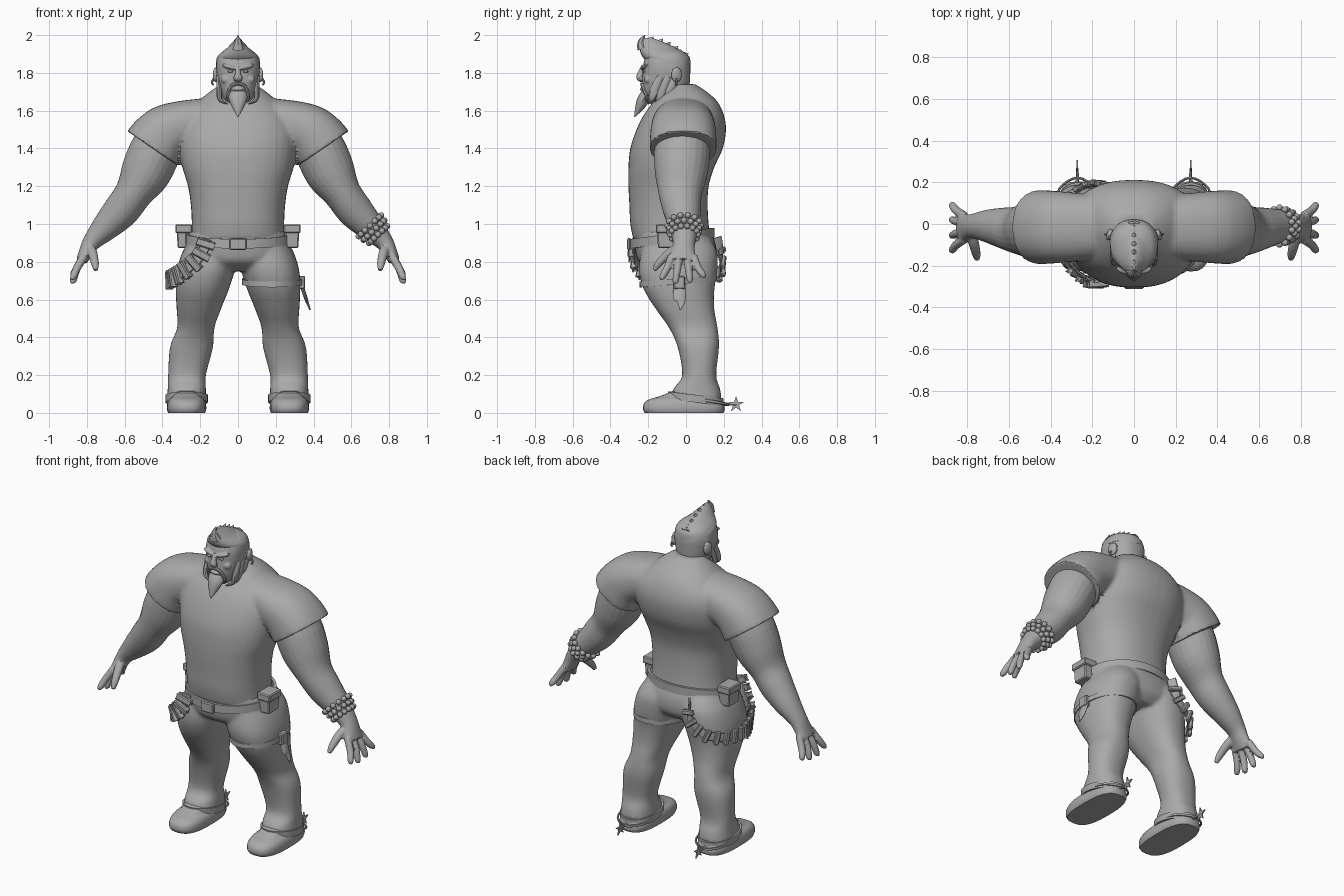
import bpy, bmesh, math
from mathutils import Vector, Matrix

if "Cube" in bpy.data.objects:
    bpy.data.objects.remove(bpy.data.objects["Cube"])

mat = bpy.data.materials.new("plain grey")
mat.diffuse_color = (0.4, 0.4, 0.4, 1)
mat.use_nodes = True
mat.node_tree.nodes["Principled BSDF"].inputs["Base Color"].default_value = mat.diffuse_color
X, Y, Z = Vector((1, 0, 0)), Vector((0, 1, 0)), Vector((0, 0, 1))


def finish(name, bm, angle=40):
    bmesh.ops.recalc_face_normals(bm, faces=bm.faces)
    me = bpy.data.meshes.new(name)
    bm.to_mesh(me)
    bm.free()
    ob = bpy.data.objects.new(name, me)
    bpy.context.collection.objects.link(ob)
    me.materials.append(mat)
    select(ob)
    bpy.ops.object.shade_smooth_by_angle(angle=math.radians(angle))
    return ob


def select(*obs):
    bpy.ops.object.select_all(action='DESELECT')
    for o in obs:
        o.select_set(True)
    bpy.context.view_layer.objects.active = obs[0]


def spline(pts, steps):
    """Catmull-Rom through tuples of any length."""
    pts = [Vector(p) for p in pts]
    out = []
    for i in range(len(pts) - 1):
        a, b, c, d = pts[max(i - 1, 0)], pts[i], pts[i + 1], pts[min(i + 2, len(pts) - 1)]
        for k in range(steps):
            t = k / steps
            out.append(0.5 * (2 * b + (c - a) * t + (2 * a - 5 * b + 4 * c - d) * t * t
                              + (3 * b - a - 3 * c + d) * t ** 3))
    return out + [pts[-1]]


def skin(bm, rings):
    vs = [[bm.verts.new(p) for p in r] for r in rings]
    n = len(vs[0])
    for a, b in zip(vs, vs[1:]):
        for i in range(n):
            bm.faces.new((a[i], a[(i + 1) % n], b[(i + 1) % n], b[i]))
    bm.faces.new(vs[0])
    bm.faces.new(vs[-1])


def oval(c, u, v, ru, rv, n, e):
    ring = []
    for i in range(n):
        a = 2 * math.pi * i / n
        co, si = math.cos(a), math.sin(a)
        ring.append(c + u * ru * math.copysign(abs(co) ** (2 / e), co)
                    + v * rv * math.copysign(abs(si) ** (2 / e), si))
    return ring


def stack(name, rows, n=32, e=2.3, steps=4):
    """Level rings: rows of (z, x0, x1, y0, y1)."""
    bm = bmesh.new()
    skin(bm, [oval(Vector(((r[1] + r[2]) / 2, (r[3] + r[4]) / 2, r[0])), X, Y,
                   (r[2] - r[1]) / 2, (r[4] - r[3]) / 2, n, e) for r in spline(rows, steps)])
    return finish(name, bm)


def tube(name, rows, ref=Y, n=24, e=2, steps=4):
    """Swept oval: rows of (x, y, z, radius along ref, radius across)."""
    pts = spline(rows, steps)
    bm = bmesh.new()
    rings = []
    for i, p in enumerate(pts):
        t = (pts[min(i + 1, len(pts) - 1)] - pts[max(i - 1, 0)])
        t = Vector(t[:3]).normalized()
        u = (ref - t * ref.dot(t)).normalized()
        rings.append(oval(Vector(p[:3]), u, t.cross(u), p[3], p[4], n, e))
    skin(bm, rings)
    return finish(name, bm)


def ball(name, c, r, rot=(0, 0, 0)):
    bm = bmesh.new()
    bmesh.ops.create_uvsphere(bm, u_segments=16, v_segments=10, radius=1)
    from_rot = Matrix.Rotation(rot[0], 4, 'X') @ Matrix.Rotation(rot[1], 4, 'Y') @ Matrix.Rotation(rot[2], 4, 'Z')
    bm.transform(Matrix.Translation(c) @ from_rot @ Matrix.Diagonal((*r, 1)))
    return finish(name, bm)


def box(name, c, size, axes=(X, Y, Z), taper=1.0, bevel=0.006):
    bm = bmesh.new()
    bmesh.ops.create_cube(bm, size=1)
    for v in bm.verts:
        k = taper if v.co.z < 0 else 1
        v.co = Vector(c) + axes[0] * v.co.x * size[0] * k + axes[1] * v.co.y * size[1] * k + axes[2] * v.co.z * size[2]
    bmesh.ops.bevel(bm, geom=bm.edges[:], offset=bevel, segments=1, affect='EDGES')
    return finish(name, bm, 30)


def fuse(name, obs, voxel, smooth=4):
    select(*obs)
    bpy.ops.object.join()
    ob = bpy.context.object
    ob.name = name
    ob.data.remesh_voxel_size = voxel
    bpy.ops.object.voxel_remesh()
    m = ob.modifiers.new("soften", 'SMOOTH')
    m.factor, m.iterations = 0.5, smooth
    bpy.ops.object.shade_smooth_by_angle(angle=math.radians(50))
    return ob


def band(name, cx, cy, rx, ry, z, tilt, h, th):
    """Strap round an oval, raised by tilt toward the back."""
    bm = bmesh.new()
    n = 48
    rows = []
    for i in range(n):
        a = 2 * math.pi * i / n
        c, s = math.cos(a), math.sin(a)
        rows.append([bm.verts.new((cx + (rx + o) * c, cy + (ry + o) * s, z + tilt * s + d))
                     for o, d in ((0, -h / 2), (th, -h / 2), (th, h / 2), (0, h / 2))])
    for i in range(n):
        a, b = rows[i], rows[(i + 1) % n]
        for k in range(4):
            bm.faces.new((a[k], a[(k + 1) % 4], b[(k + 1) % 4], b[k]))
    return finish(name, bm, 30)


# shirt: torso blended with both sleeves
torso = [(.92, .25, -.28, .13), (1.0, .245, -.295, .12), (1.1, .25, -.30, .115), (1.2, .265, -.305, .12),
         (1.3, .295, -.305, .15), (1.4, .315, -.295, .195), (1.5, .32, -.262, .212), (1.58, .29, -.222, .20),
         (1.65, .21, -.17, .165), (1.7, .15, -.12, .11), (1.74, .09, -.09, .05)]
parts = [stack("torso", [(z, -w, w, a, b) for z, w, a, b in torso], 40)]
for s in (1, -1):
    parts.append(tube("sleeve", [(s * x, -.015, z, a, b) for x, z, a, b in (
        (.08, 1.56, .14, .11), (.24, 1.535, .16, .125), (.36, 1.495, .172, .145),
        (.415, 1.45, .176, .157), (.452, 1.40, .178, .163))], n=32, e=2.3))
fuse("shirt", parts, .013, 5)

# trousers: hips blended with both legs
legs = [(.075, .168, .376, -.08, .19), (.13, .17, .372, -.065, .18), (.2, .17, .37, -.02, .16),
        (.35, .132, .36, -.045, .175), (.45, .125, .322, -.09, .167), (.55, .09, .325, -.16, .15),
        (.65, .05, .33, -.222, .15), (.75, .018, .325, -.25, .165), (.85, 0, .295, -.24, .165), (.92, 0, .25, -.23, .13)]
parts = [stack("hips", [(.75, -.14, .14, -.17, .11), (.8, -.26, .26, -.25, .155),
                        (.88, -.28, .28, -.272, .16), (.96, -.255, .255, -.28, .135)])]
for s in (1, -1):
    parts.append(stack("leg", [(z, min(s * a, s * b), max(s * a, s * b), c, d) for z, a, b, c, d in legs]))
fuse("trousers", parts, .013, 5)

# arms with hands
for s in (1, -1):
    arm = [(.36, -.015, 1.5, .13, .11), (.43, -.02, 1.4, .148, .135), (.49, -.025, 1.27, .14, .132),
           (.555, -.03, 1.16, .115, .1), (.62, -.02, 1.07, .1, .095), (.7, -.01, .985, .08, .075),
           (.77, -.01, .91, .06, .05), (.80, -.015, .86, .062, .04), (.828, -.02, .805, .076, .03)]
    parts = [tube("arm", [(s * p[0], *p[1:]) for p in arm])]
    for y0, y1, z1 in ((-.075, -.125, .705), (-.035, -.055, .685), (.005, .02, .69), (.04, .09, .715)):
        parts.append(tube("finger", [(s * .815, y0, .83, .02, .022), (s * .853, (y0 + y1) / 2, .765, .02, .021),
                                     (s * .872, y1, z1 + .015, .017, .018), (s * .873, y1, z1, .009, .01)], n=12))
    parts.append(tube("thumb", [(s * .79, -.03, .88, .025, .028), (s * .77, -.09, .845, .024, .026),
                                (s * .757, -.145, .79, .02, .021), (s * .753, -.168, .755, .012, .012)], n=12))
    fuse("arm_left" if s > 0 else "arm_right", parts, .0075, 3)

# head with face
skull = [(1.6, .12, -.16, .06), (1.64, .075, -.19, .03), (1.67, .085, -.222, .015), (1.72, .1, -.232, .018),
         (1.78, .112, -.23, .022), (1.85, .115, -.225, .022), (1.9, .098, -.205, .0), (1.93, .05, -.16, -.05)]
parts = [stack("skull", [(z, -w, w, a, b) for z, w, a, b in skull]),
         tube("nose", [(0, -.225, 1.835, .012, .012), (0, -.24, 1.80, .014, .016), (0, -.248, 1.775, .024, .016),
                       (0, -.235, 1.76, .02, .012)], X, 12),
         ball("lip", (0, -.228, 1.715), (.032, .016, .012)), ball("chin", (0, -.215, 1.67), (.05, .03, .03))]
for s in (1, -1):
    parts += [ball("brow", (s * .045, -.222, 1.832), (.042, .018, .012), (0, -s * .25, s * .2)),
              ball("cheek", (s * .06, -.2, 1.765), (.03, .022, .025)),
              ball("ear", (s * .118, -.05, 1.79), (.014, .03, .04), (0, 0, s * .3))]
fuse("head", parts, .006, 3)
for s in (1, -1):
    ball("eye", (s * .04, -.222, 1.808), (.016, .012, .007))
    tube("earring", [(s * .128, -.05, 1.77, .006, .006), (s * .138, -.05, 1.75, .006, .006),
                     (s * .13, -.05, 1.735, .005, .005)], n=8)

# hair: cropped cap rising into a swept crest with spikes
cap = [(1.84, .117, -.19, .024), (1.88, .112, -.226, .02), (1.905, .09, -.24, -.002),
       (1.93, .06, -.246, -.05), (1.955, .036, -.243, -.10), (1.975, .018, -.235, -.15), (1.985, .008, -.22, -.18)]
stack("hair", [(z, -w, w, a, b) for z, w, a, b in cap], 24, 2)
for y, z, h in ((-.235, 1.93, .07), (-.19, 1.95, .04), (-.14, 1.935, .045), (-.1, 1.92, .042), (-.06, 1.9, .04), (-.02, 1.88, .03)):
    tube("hair_spike", [(0, y + .01, z, .04, .035), (0, y, z + h * .5, .02, .02), (0, y + .018, z + h, .002, .002)], X, 8)

# beard: long chin tuft, moustache and ragged sideburns
tube("chin_beard", [(0, -.2, 1.7, .05, .03), (0, -.225, 1.66, .048, .032), (0, -.245, 1.62, .032, .024),
                    (0, -.272, 1.568, .003, .003)], X, 12)
for s in (1, -1):
    tube("moustache", [(0, -.235, 1.742, .008, .008), (s * .035, -.23, 1.732, .01, .01),
                       (s * .055, -.21, 1.68, .01, .01), (s * .05, -.21, 1.65, .004, .004)], Z, 8)
    for y, z, x1 in ((-.10, 1.61, .088), (-.14, 1.61, .07), (-.18, 1.635, .055)):
        tube("sideburn", [(s * .104, y + .045, 1.78, .018, .01), (s * .1, y + .015, 1.71, .026, .014),
                          (s * .095, y - .005, 1.66, .018, .012), (s * x1, y - .02, z, .002, .002)], Y, 8)

# shoes, trouser cuffs and spurs
star = [(.045 if i % 2 == 0 else .017, math.pi / 2 + i * math.pi / 5) for i in range(10)]
for s in (1, -1):
    c = s * .272
    stack("shoe", [(z, c - w, c + w, a, b) for z, w, a, b in (
        (0, .098, -.218, .198), (.02, .104, -.228, .205), (.05, .102, -.222, .2), (.072, .092, -.195, .19),
        (.088, .075, -.14, .18), (.12, .07, -.06, .17))], 28, 2.8, 3)
    band("cuff", c, .052, .1, .135, .075, -.018, .04, .012)
    tube("spur_fork", [(c - .105, .08, .07, .008, .006), (c - .085, .17, .055, .008, .006), (c, .222, .045, .008, .006),
                       (c + .085, .17, .055, .008, .006), (c + .105, .08, .07, .008, .006)], Z, 8)
    tube("spur_bar", [(c, .2, .045, .008, .008), (c, .27, .045, .006, .006)], Z, 8)
    bm = bmesh.new()
    skin(bm, [[(c + o, .265 + r * math.cos(a), .045 + r * math.sin(a)) for r, a in star] for o in (-.004, .004)])
    finish("spur_star", bm, 20)

# belt, buckle and pouches
band("belt", 0, -.072, .262, .208, .925, .03, .05, .016)
box("buckle", (0, -.302, .893), (.09, .02, .062))
for s in (1, -1):
    box("pouch", (s * .285, -.10 if s > 0 else -.02, .935), (.08, .11, .125), taper=.88)
    box("pouch_flap", (s * .287, -.10 if s > 0 else -.02, .975), (.09, .12, .045))

# cartridge belt hanging round one hip
path = [(-.165, -.272, .92), (-.20, -.272, .83), (-.285, -.215, .75), (-.342, -.11, .71), (-.352, -.02, .70),
        (-.325, .09, .71), (-.25, .17, .74), (-.165, .185, .81), (-.14, .165, .93)]
tube("cartridge_strap", [(*p, .028, .007) for p in path], Z, 10, 3)
pts = spline(path, 8)
for i in range(3, len(pts) - 2, 4):
    t = (pts[i + 1] - pts[i - 1]).normalized()
    out = Vector((pts[i].x + .19, pts[i].y + .04, 0))
    out = (out - t * out.dot(t)).normalized()
    box("cartridge", pts[i] + out * .012, (.03, .028, .085), (t, out, t.cross(out)))

# thigh strap with sheath
band("thigh_strap", .18, -.04, .15, .195, .695, .015, .03, .01)
box("sheath", (.338, -.035, .69), (.035, .06, .07))
tube("sheath_tail", [(.335, -.03, .68, .03, .01), (.355, -.035, .62, .035, .01), (.365, -.025, .59, .022, .008),
                     (.382, -.03, .545, .004, .004)], Y, 8)

# studded bracelet
d = Vector((.68, 0, -.73))
side = d.cross(Y)
for k in (-.032, 0, .032):
    mid = Vector((.72, -.01, .967)) + d * k
    r = .08 - k * .25
    for i in range(14):
        a = 2 * math.pi * (i + (k == 0) * .5) / 14
        ball("bracelet_stud", mid + Y * r * math.cos(a) + side * (r - .004) * math.sin(a), (.016, .016, .016))
